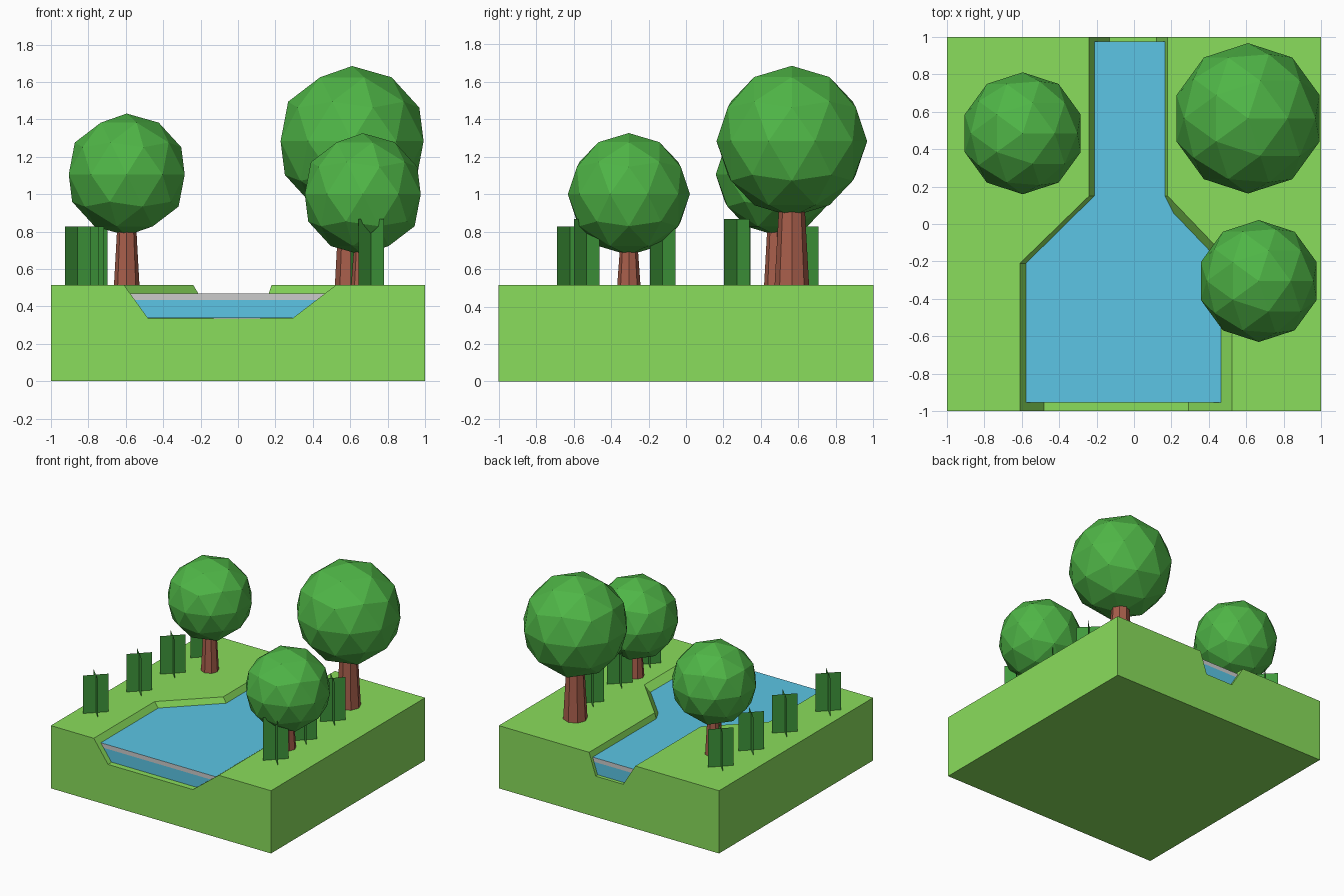
import bpy, bmesh, math
from mathutils import Matrix, Vector

if "Cube" in bpy.data.objects:
    bpy.data.objects.remove(bpy.data.objects["Cube"])

TOP, BED = 0.515, 0.335


def material(name, r, g, b):
    # 0-255 display colour to linear
    m = bpy.data.materials.new(name)
    m.diffuse_color = [(c / 255) ** 2.2 for c in (r, g, b)] + [1]
    m.use_nodes = True
    m.node_tree.nodes["Principled BSDF"].inputs["Base Color"].default_value = m.diffuse_color
    return m


GRASS = material("grass", 136, 220, 92)
WATER = material("water", 92, 196, 228)
LEAF = material("leaf", 80, 180, 72)
BARK = material("bark", 166, 94, 76)
REED = material("reed", 66, 152, 62)


def finish(name, bm, mat=None, fix_normals=True):
    if fix_normals:
        bmesh.ops.recalc_face_normals(bm, faces=bm.faces[:])
    me = bpy.data.meshes.new(name)
    bm.to_mesh(me)
    bm.free()
    if mat:
        me.materials.append(mat)
    ob = bpy.data.objects.new(name, me)
    bpy.context.collection.objects.link(ob)
    return ob


def loft(name, sections, mat=None, skip=()):
    # sections: list of (y, [(x, z), ...]); skip: side strips left open
    bm = bmesh.new()
    rings = [[bm.verts.new((x, y, z)) for x, z in pts] for y, pts in sections]
    n = len(rings[0])
    for a, b in zip(rings, rings[1:]):
        for i in range(n):
            if i not in skip:
                j = (i + 1) % n
                bm.faces.new((a[i], a[j], b[j], b[i]))
    bm.faces.new(rings[0])
    bm.faces.new(rings[-1][::-1])
    return finish(name, bm, mat)


# Channel: y, left top, left bed, right bed, right top
channel = [(-1, -0.61, -0.48, 0.29, 0.525), (-0.21, -0.61, -0.48, 0.30, 0.525),
           (0.15, -0.24, -0.13, 0.12, 0.18), (1, -0.24, -0.13, 0.12, 0.18)]

# Ground block with the river channel cut through it
loft("ground", [(y, [(-1, 0), (-1, TOP), (lt, TOP), (lb, BED), (rb, BED),
                     (rt, TOP), (1, TOP), (1, 0)])
                for y, lt, lb, rb, rt in channel], GRASS)


# Water, following the channel walls
def bank(row, z):
    y, lt, lb, rb, rt = row
    t = (z - BED) / (TOP - BED)
    return lb + (lt - lb) * t, rb + (rt - rb) * t


def water_sections(z0, z1):
    out = []
    for row, y in zip(channel, (-0.955, -0.21, 0.15, 0.975)):
        (l0, r0), (l1, r1) = bank(row, z0), bank(row, z1)
        out.append((y, [(l0, z0), (l1, z1), (r1, z1), (r0, z0)]))
    return out


loft("water_body", water_sections(BED + 0.002, 0.435), WATER, skip=(1,))
edge = water_sections(0.435, 0.47)
loft("water_edge", edge, None, skip=(1, 3))
bm = bmesh.new()
rows = [[bm.verts.new((pts[i][0], y, 0.47)) for i in (1, 2)] for y, pts in edge]
for a, b in zip(rows, rows[1:]):
    bm.faces.new((a[0], a[1], b[1], b[0]))
finish("water_surface", bm, WATER, False)

# Trees: x, y, crown centre z, crown radius, trunk radius
trees = [(-0.595, 0.485, 1.105, 0.326, 0.068),
         (0.61, 0.565, 1.283, 0.402, 0.092),
         (0.667, -0.305, 1.0, 0.326, 0.062)]
for k, (x, y, z, r, tr) in enumerate(trees, 1):
    bm = bmesh.new()
    bmesh.ops.create_icosphere(bm, subdivisions=2, radius=r,
                               matrix=Matrix.Translation((x, y, z)))
    finish(f"tree_crown_{k}", bm, LEAF)
    h = z - r * 0.75 - TOP
    bm = bmesh.new()
    bmesh.ops.create_cone(bm, cap_ends=True, segments=8, radius1=tr, radius2=tr * 0.72,
                          depth=h, matrix=Matrix.Translation((x, y, TOP + h / 2)))
    finish(f"tree_trunk_{k}", bm, BARK)

# Reeds: two crossed upright panels each (x, y, height)
reeds = [(-0.857, -0.62, 0.312), (-0.81, -0.125, 0.312), (-0.785, 0.275, 0.312),
         (-0.765, 0.64, 0.312), (0.712, -0.53, 0.352), (0.69, -0.125, 0.352),
         (0.67, 0.272, 0.352)]
for k, (x, y, h) in enumerate(reeds, 1):
    bm = bmesh.new()
    for s in (1, -1):
        d = 0.068
        bm.faces.new([bm.verts.new((x + d * u, y + d * u * s, TOP + h * v))
                      for u, v in ((-1, 0), (1, 0), (1, 1), (-1, 1))])
    finish(f"reed_{k}", bm, REED, False)
